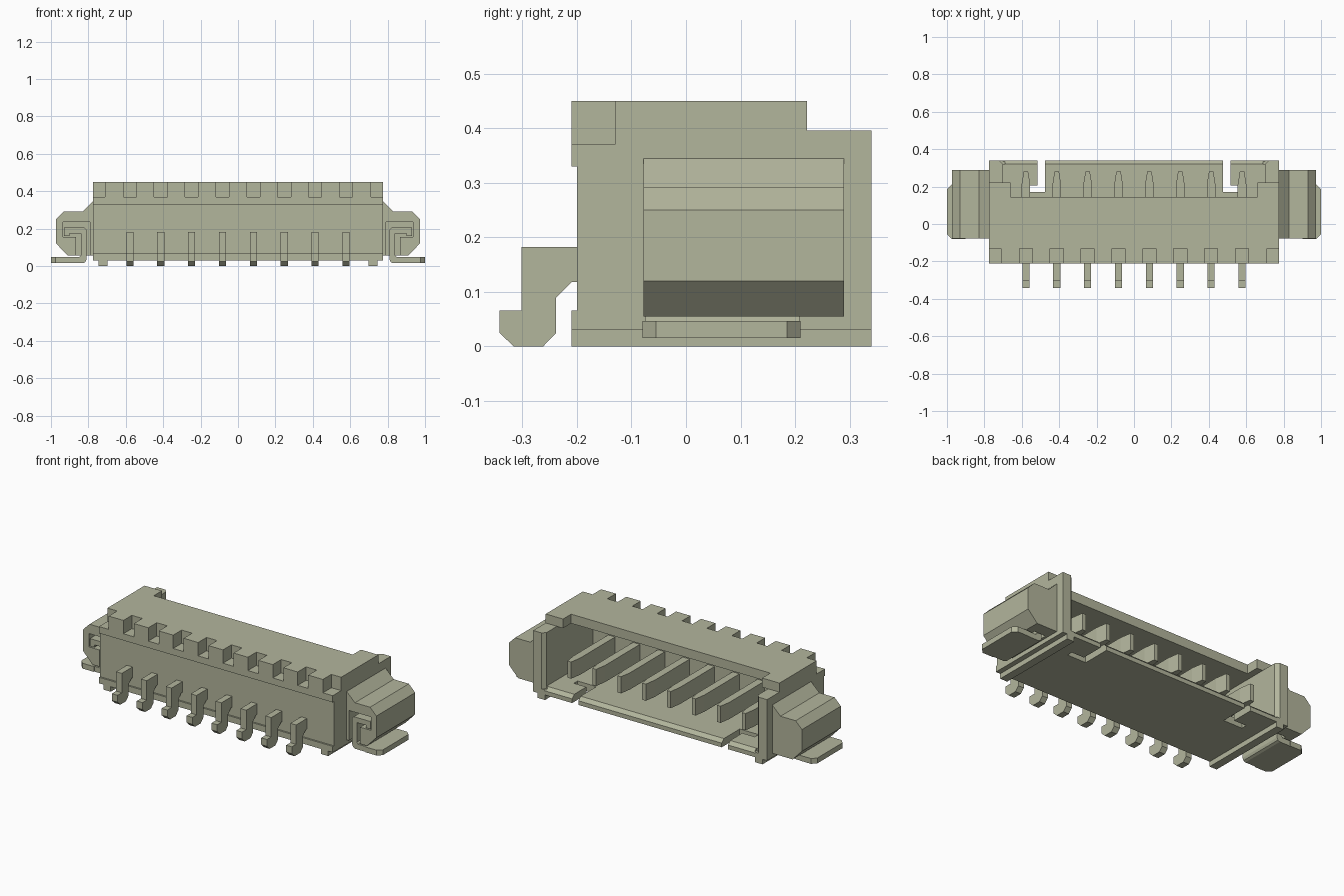
import bpy, bmesh
from mathutils import Vector

if "Cube" in bpy.data.objects:
    bpy.data.objects.remove(bpy.data.objects["Cube"], do_unlink=True)

mat = bpy.data.materials.new("beige_plastic")
mat.use_nodes = True
COL = (0.45, 0.465, 0.335, 1)
mat.diffuse_color = COL
mat.node_tree.nodes["Principled BSDF"].inputs["Base Color"].default_value = COL


def make(name, bm):
    bmesh.ops.recalc_face_normals(bm, faces=bm.faces)
    me = bpy.data.meshes.new(name)
    bm.to_mesh(me)
    bm.free()
    me.materials.append(mat)
    ob = bpy.data.objects.new(name, me)
    bpy.context.collection.objects.link(ob)
    return ob


def prism(name, pts, axis, a, b):
    """Extrude a 2D outline along an axis from a to b."""
    place = {"x": lambda p, t: (t, p[0], p[1]),
             "y": lambda p, t: (p[0], t, p[1]),
             "z": lambda p, t: (p[0], p[1], t)}[axis]
    bm = bmesh.new()
    face = bm.faces.new([bm.verts.new(place(p, a)) for p in pts])
    ext = bmesh.ops.extrude_face_region(bm, geom=[face])
    step = Vector(place((0, 0), b - a))
    bmesh.ops.translate(bm, vec=step, verts=[v for v in ext["geom"] if isinstance(v, bmesh.types.BMVert)])
    return make(name, bm)


def box(name, x0, x1, y0, y1, z0, z1):
    return prism(name, [(x0, y0), (x1, y0), (x1, y1), (x0, y1)], "z", z0, z1)


def cut(ob, cutter):
    """Subtract the cutter from the object and remove the cutter."""
    cutter.hide_render = True
    mod = ob.modifiers.new("cut", "BOOLEAN")
    mod.operation = "DIFFERENCE"
    mod.solver = "EXACT"
    mod.object = cutter
    dg = bpy.context.evaluated_depsgraph_get()
    me = bpy.data.meshes.new_from_object(ob.evaluated_get(dg))
    ob.modifiers.clear()
    ob.data = me
    bpy.data.objects.remove(cutter, do_unlink=True)


def mirrored(pts, s):
    return [(s * x, z) for x, z in pts]


PINS = [-0.578 + 0.1651 * i for i in range(8)]

# Housing shell, from its side outline
housing = prism("housing", [(-.21, .03), (.34, .03), (.34, .396), (.222, .396), (.222, .45),
                            (-.21, .45), (-.21, .33), (-.2, .33), (-.2, .066), (-.21, .066)],
                "x", -.775, .775)
# Mating cavity, open at the back and partly at the top
cut(housing, box("cavity_cutter", -.70, .70, -.12, .4, .075, .395))
cut(housing, box("top_cutter", -.66, .66, .145, .4, .3, .6))
cut(housing, box("back_top_cutter", -.70, .70, .222, .4, .3, .6))
# Lead-in chamfers on the floor and side walls
cut(housing, prism("floor_chamfer_cutter", [(.32, .075), (.36, .035), (.36, .1), (.32, .1)], "x", -.70, .70))
for s in (-1, 1):
    cut(housing, prism("wall_chamfer_cutter",
                       [(s * .69, .32), (s * .70, .32), (s * .74, .36), (s * .69, .36)], "z", .06, .6))
# Notches along the front top edge
for x in PINS:
    cut(housing, box("notch_cutter", x - .035, x + .035, -.3, -.13, .37, .6))
for s in (-1, 1):
    x0, x1 = sorted((s * .71, s * .9))
    cut(housing, box("end_notch_cutter", x0, x1, -.3, -.13, .37, .6))
    # Hooked slots through the floor
    cut(housing, prism("slot_cutter", [(s * .475, .4), (s * .475, .17), (s * .60, .17), (s * .60, .205),
                                       (s * .517, .205), (s * .517, .4)], "z", -.1, .1))

# Contacts: soldering leg outside, tapered blade inside
LEG = [(-.11, .182), (-.302, .182), (-.302, .066), (-.342, .066), (-.342, .025), (-.316, 0),
       (-.262, 0), (-.238, .025), (-.238, .09), (-.21, .118), (-.11, .118)]
for i, x in enumerate(PINS):
    prism(f"contact_leg_{i + 1}", LEG, "x", x - .019, x + .019)
    prism(f"contact_blade_{i + 1}", [(x - .023, -.13), (x + .023, -.13), (x + .023, .21),
                                     (x + .012, .28), (x - .012, .28), (x - .023, .21)],
          "z", .14, .24)

LUG = [(.77, .345), (.775, .345), (.83, .292), (.93, .292), (.972, .25),
       (.972, .12), (.91, .055), (.77, .055)]
POCKET = [(.79, .03), (.865, .03), (.865, .155), (.935, .155), (.935, .235), (.79, .235)]
TAB = [(.83, .015), (.97, .015), (.97, .047), (.85, .047), (.84, .057), (.84, .175), (.90, .175),
       (.90, .16), (.93, .16), (.93, .205), (.82, .205), (.81, .195), (.81, .035), (.816, .021)]
for s, side in ((-1, "right"), (1, "left")):
    # Foot rail under the housing
    x0, x1 = sorted((s * .697, s * .745))
    box(f"foot_rail_{side}", x0, x1, -.21, .34, 0, .035)
    # Side lug with a pocket open to the front
    lug = prism(f"side_lug_{side}", mirrored(LUG, s), "y", -.078, .29)
    cut(lug, prism("pocket_cutter", mirrored(POCKET, s), "y", -.2, .215))
    # Bent solder tab with a chamfered pad
    prism(f"solder_tab_{side}", mirrored(TAB, s), "y", -.075, .208)
    prism(f"solder_pad_{side}", [(s * .9, -.08), (s * .975, -.08), (s, -.055), (s, .185),
                                 (s * .975, .21), (s * .9, .21)], "z", .015, .047)
